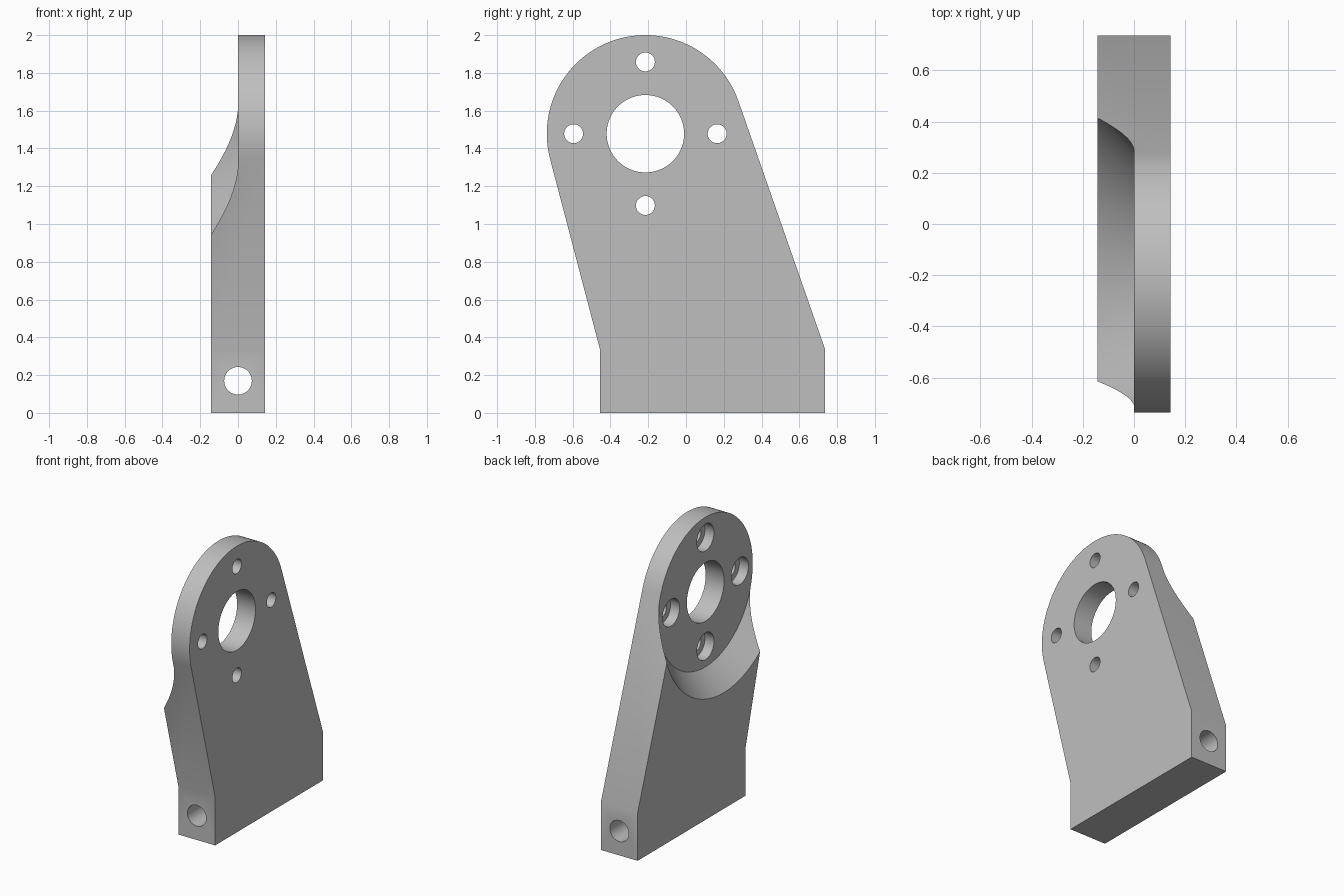
import bpy, bmesh
from math import acos, atan2, cos, sin, hypot, pi
from mathutils import Matrix, Vector

if "Cube" in bpy.data.objects:
    bpy.data.objects.remove(bpy.data.objects["Cube"])

HALF = 0.142               # half thickness of the base
R = 0.522                  # radius of the rounded head
CY, CZ = -0.215, 1.478     # head centre
FRONT, BACK, SHOULDER = -0.455, 0.737, 0.335

grey = bpy.data.materials.new("light grey")
grey.use_nodes = True
grey.diffuse_color = (0.52, 0.52, 0.52, 1)
grey.node_tree.nodes["Principled BSDF"].inputs["Base Color"].default_value = (0.52, 0.52, 0.52, 1)


def make_object(name, bm):
    bmesh.ops.recalc_face_normals(bm, faces=bm.faces)
    mesh = bpy.data.meshes.new(name)
    bm.to_mesh(mesh)
    bm.free()
    mesh.materials.append(grey)
    obj = bpy.data.objects.new(name, mesh)
    bpy.context.collection.objects.link(obj)
    return obj


def tangent_angle(y, z, side):
    """Angle on the head circle where a line from (y, z) touches it."""
    dy, dz = y - CY, z - CZ
    return atan2(dz, dy) + side * acos(R / hypot(dy, dz))


def cut(target, start, end, r1, r2=None, sides=64):
    """Subtract a round cutter running from start to end."""
    start, end = Vector(start), Vector(end)
    axis = end - start
    bm = bmesh.new()
    bmesh.ops.create_cone(
        bm, cap_ends=True, segments=sides, radius1=r1, radius2=r2 or r1, depth=axis.length,
        matrix=Matrix.Translation((start + end) / 2) @ axis.to_track_quat('Z', 'Y').to_matrix().to_4x4())
    cutter = make_object("cutter", bm)
    cutter.hide_render = True
    mod = target.modifiers.new("cut", 'BOOLEAN')
    mod.operation, mod.solver, mod.object = 'DIFFERENCE', 'EXACT', cutter
    bpy.context.view_layer.objects.active = target
    bpy.ops.object.modifier_apply(modifier=mod.name)
    bpy.data.objects.remove(cutter)


# Plate outline: square foot, slanted sides, round head
a0 = tangent_angle(BACK, SHOULDER, 1)
a1 = tangent_angle(FRONT, SHOULDER, -1) + 2 * pi
STEPS = 72
outline = [(FRONT, SHOULDER), (FRONT, 0), (BACK, 0), (BACK, SHOULDER)]
for i in range(STEPS + 1):
    a = a0 + (a1 - a0) * i / STEPS
    outline.append((CY + R * cos(a), CZ + R * sin(a)))

bm = bmesh.new()
face = bm.faces.new([bm.verts.new((-HALF, y, z)) for y, z in outline])
extruded = bmesh.ops.extrude_face_region(bm, geom=[face])
bmesh.ops.translate(bm, vec=(2 * HALF, 0, 0),
                    verts=[v for v in extruded["geom"] if isinstance(v, bmesh.types.BMVert)])
bracket = make_object("mounting_bracket", bm)

# Conical relief that thins the head to half thickness
cut(bracket, (-0.2, CY, CZ), (0, CY, CZ), R + 0.202, R + 0.002, 128)

# Large centre bore
cut(bracket, (-0.3, CY, CZ), (0.3, CY, CZ), 0.205, sides=96)

# Four counterbored bolt holes
for dy, dz in ((1, 0), (0, 1), (-1, 0), (0, -1)):
    y, z = CY + 0.38 * dy, CZ + 0.38 * dz
    cut(bracket, (-0.3, y, z), (0.07, y, z), 0.094)
    cut(bracket, (-0.3, y, z), (0.3, y, z), 0.05)

# Cross hole through the foot
cut(bracket, (0, -1, 0.17), (0, 1, 0.17), 0.073)

bpy.ops.object.select_all(action='DESELECT')
bracket.select_set(True)
bpy.context.view_layer.objects.active = bracket
bpy.ops.object.shade_smooth_by_angle()
